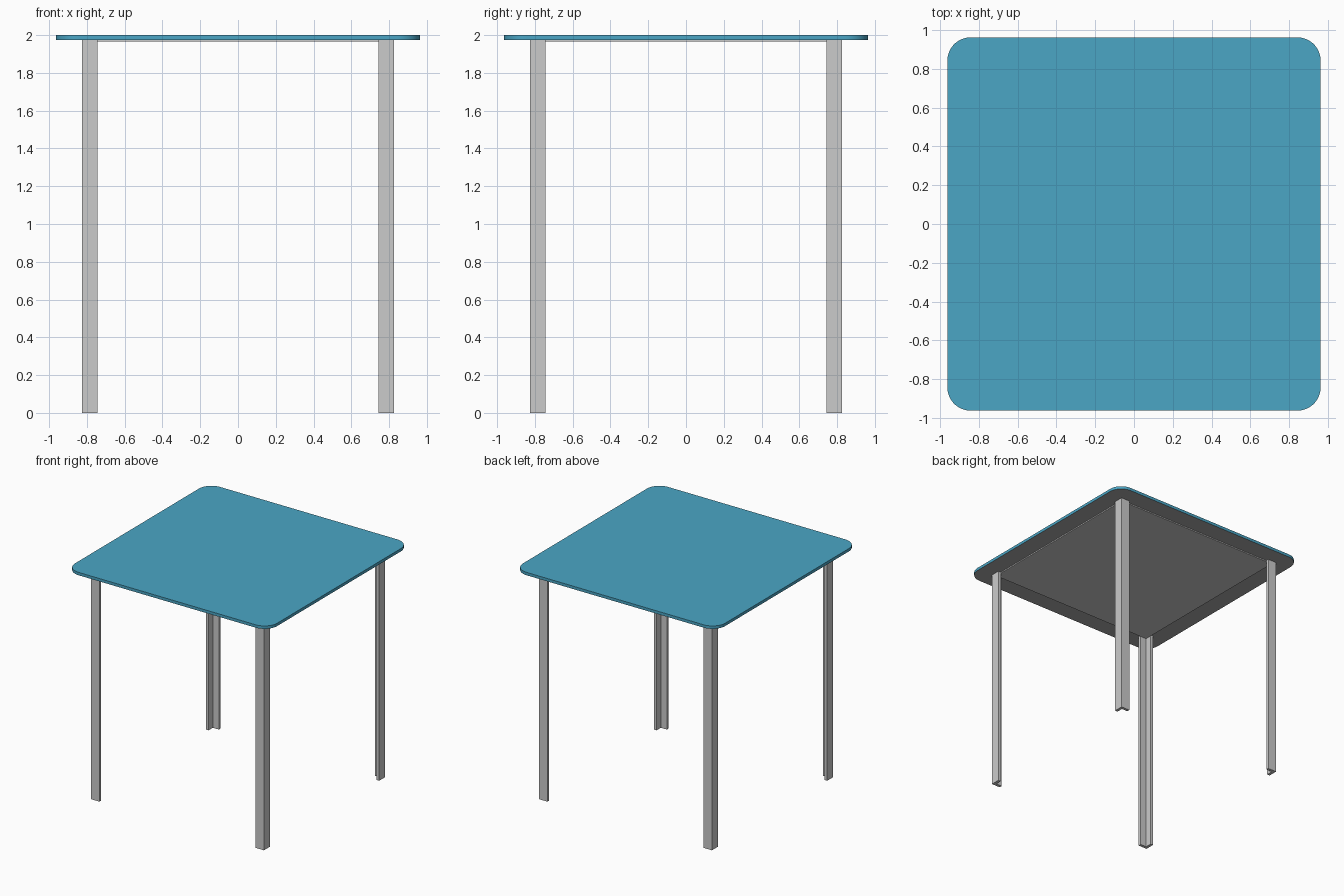
import bpy, bmesh, math

if "Cube" in bpy.data.objects:
    bpy.data.objects.remove(bpy.data.objects["Cube"])

HALF, RADIUS = 0.963, 0.12      # tabletop half width and corner radius
TOP_Z, UNDER_Z = 2.0, 1.975
LEG_OUT, LEG_W, LEG_T = 0.825, 0.082, 0.025


def material(name, rgb):
    m = bpy.data.materials.new(name)
    m.diffuse_color = (*rgb, 1)
    m.use_nodes = True
    m.node_tree.nodes["Principled BSDF"].inputs["Base Color"].default_value = m.diffuse_color
    return m


def extrude_profile(name, points, z0, z1):
    bm = bmesh.new()
    base = bm.faces.new([bm.verts.new((x, y, z0)) for x, y in points])
    new = bmesh.ops.extrude_face_region(bm, geom=[base], use_keep_orig=True)["geom"]
    for v in new:
        if isinstance(v, bmesh.types.BMVert):
            v.co.z = z1
    bmesh.ops.recalc_face_normals(bm, faces=bm.faces)
    mesh = bpy.data.meshes.new(name)
    bm.to_mesh(mesh)
    bm.free()
    obj = bpy.data.objects.new(name, mesh)
    bpy.context.collection.objects.link(obj)
    return obj


# Rounded tabletop: blue top and edge, grey underside
outline = []
c = HALF - RADIUS
for q, (sx, sy) in enumerate([(1, 1), (-1, 1), (-1, -1), (1, -1)]):
    for i in range(13):
        a = math.pi / 2 * (q + i / 12)
        outline.append((sx * c + RADIUS * math.cos(a), sy * c + RADIUS * math.sin(a)))
top = extrude_profile("tabletop", outline, UNDER_Z, TOP_Z)
top.data.materials.append(material("blue laminate", (0.07, 0.38, 0.56)))
top.data.materials.append(material("grey underside", (0.4, 0.4, 0.4)))
for p in top.data.polygons:
    p.material_index = 1 if p.normal.z < -0.5 else 0
bpy.context.view_layer.objects.active = top
top.select_set(True)
bpy.ops.object.shade_smooth_by_angle(angle=math.radians(30))

# Thin support panel under the top, fitted inside the legs
s = LEG_OUT - LEG_T
extrude_profile("support_panel", [(-s, -s), (s, -s), (s, s), (-s, s)], 1.965, UNDER_Z)

# Four L-section legs, open towards the middle
o, i, t = LEG_OUT, LEG_OUT - LEG_W, LEG_OUT - LEG_T
angle_section = [(o, o), (i, o), (i, t), (t, t), (t, i), (o, i)]
for side, sx in (("left", -1), ("right", 1)):
    for end, sy in (("front", -1), ("back", 1)):
        extrude_profile(f"{end}_{side}_leg",
                        [(sx * x, sy * y) for x, y in angle_section], 0, UNDER_Z)
